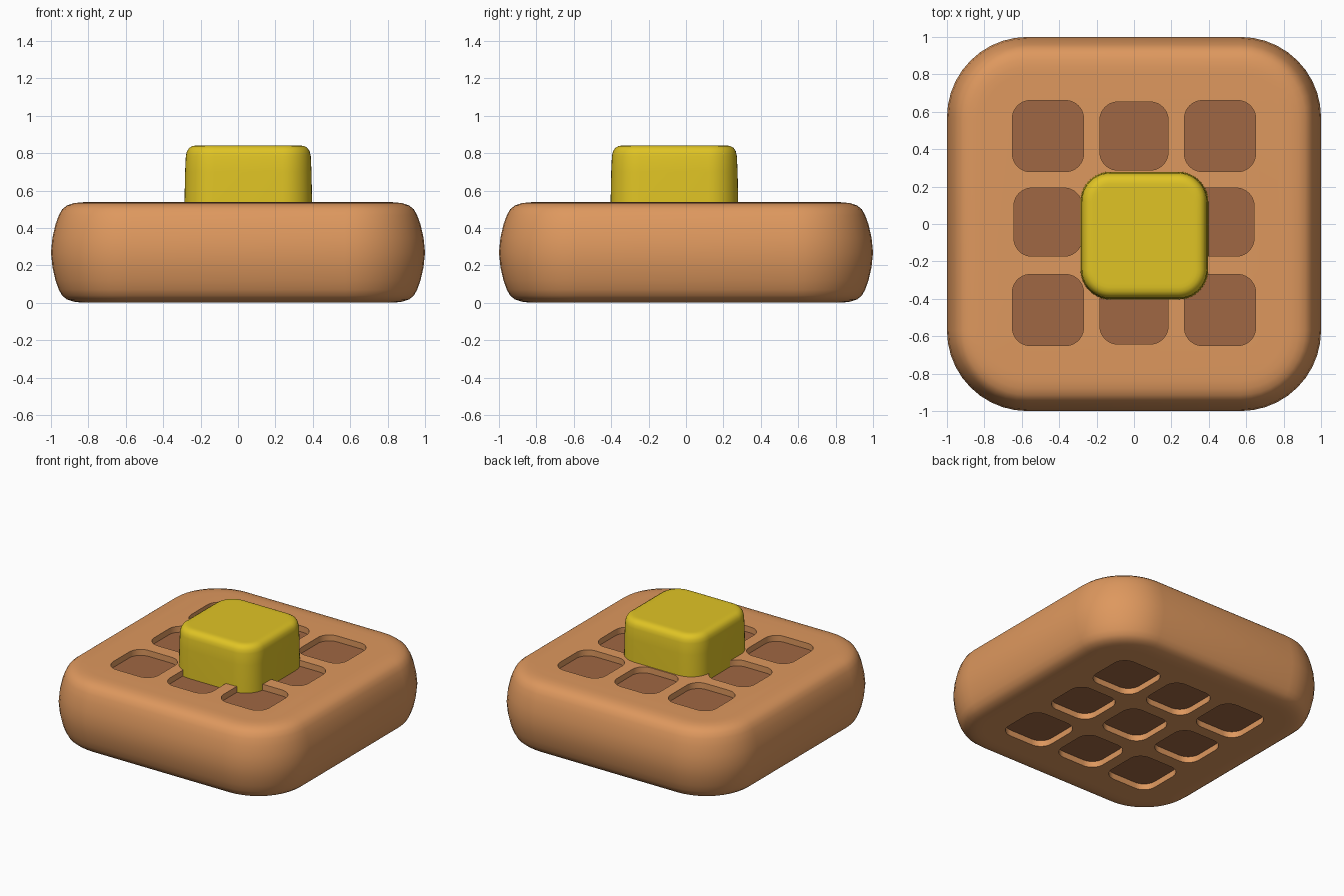
import bpy, bmesh, math

if "Cube" in bpy.data.objects:
    bpy.data.objects.remove(bpy.data.objects["Cube"])


def material(name, rgb):
    m = bpy.data.materials.new(name)
    m.diffuse_color = (*rgb, 1)
    m.use_nodes = True
    m.node_tree.nodes["Principled BSDF"].inputs["Base Color"].default_value = m.diffuse_color
    return m


crust = material("golden_crust", (0.73, 0.314, 0.112))
pocket_brown = material("pocket_brown", (0.352, 0.136, 0.056))
butter_yellow = material("butter_yellow", (0.745, 0.552, 0.018))


def rounded_square(cx, cy, half, radius, steps=10):
    pts = []
    for k in range(4):
        sx, sy = ((1, 1), (-1, 1), (-1, -1), (1, -1))[k]
        for i in range(steps + 1):
            a = math.pi / 2 * (k + i / steps)
            pts.append((cx + sx * (half - radius) + radius * math.cos(a),
                        cy + sy * (half - radius) + radius * math.sin(a)))
    return pts


def loft(bm, cx, cy, half, radius, profile):
    """Stack rounded squares; profile is (inset, z) from bottom to top."""
    rings = [[bm.verts.new((x, y, z)) for x, y in
              rounded_square(cx, cy, half - d, radius - d)] for d, z in profile]
    n = len(rings[0])
    for a, b in zip(rings, rings[1:]):
        for i in range(n):
            j = (i + 1) % n
            bm.faces.new((a[i], a[j], b[j], b[i]))
    bm.faces.new(rings[0][::-1])
    bm.faces.new(rings[-1])


def make_object(name, bm, *mats):
    me = bpy.data.meshes.new(name)
    bm.to_mesh(me)
    bm.free()
    for m in mats:
        me.materials.append(m)
    ob = bpy.data.objects.new(name, me)
    bpy.context.collection.objects.link(ob)
    return ob


def activate(ob):
    bpy.ops.object.select_all(action='DESELECT')
    ob.select_set(True)
    bpy.context.view_layer.objects.active = ob


# Waffle body: bulging sides, symmetric about its mid height
TOP = 0.538
lower = [(0.20, 0.0), (0.16, 0.001), (0.12, 0.006), (0.085, 0.018), (0.06, 0.038),
         (0.042, 0.07), (0.024, 0.12), (0.008, 0.19)]
profile = lower + [(0, TOP / 2)] + [(d, TOP - z) for d, z in reversed(lower)]
bm = bmesh.new()
loft(bm, 0, 0, 1.0, 0.43, profile)
waffle = make_object("waffle", bm, crust, pocket_brown)

# Pocket cutters: a 3 x 3 grid on both the top and the bottom
DEPTH = 0.045
bm = bmesh.new()
for x in (-0.46, 0, 0.46):
    for y in (-0.46, 0.01, 0.47):
        half = 0.182 if x == 0 or y == 0.01 else 0.19
        loft(bm, x, y, half, 0.095, [(0, TOP - DEPTH), (0, TOP + 0.1)])
        loft(bm, x, y, half, 0.095, [(0, -0.1), (0, DEPTH)])
cutter = make_object("pocket_cutter", bm)
cutter.hide_render = True

mod = waffle.modifiers.new("pockets", 'BOOLEAN')
mod.operation = 'DIFFERENCE'
mod.solver = 'EXACT'
mod.object = cutter
activate(waffle)
bpy.ops.object.modifier_apply(modifier=mod.name)
bpy.data.objects.remove(cutter)

# Pocket floors are darker
for p in waffle.data.polygons:
    c = p.center
    floor = (abs(p.normal.z) > 0.9 and max(abs(c.x), abs(c.y)) < 0.7
             and DEPTH * 0.8 < c.z < TOP - DEPTH * 0.8)
    p.material_index = 1 if floor else 0
bpy.ops.object.shade_smooth_by_angle(angle=math.radians(40))

# Butter pat, slightly off centre
bm = bmesh.new()
loft(bm, 0.055, -0.062, 0.342, 0.16,
     [(0, TOP - DEPTH), (0.004, 0.70), (0.008, 0.785), (0.014, 0.81),
      (0.026, 0.828), (0.044, 0.838), (0.065, 0.841), (0.085, 0.841)])
butter = make_object("butter_pat", bm, butter_yellow)
activate(butter)
bpy.ops.object.shade_smooth_by_angle(angle=math.radians(40))
